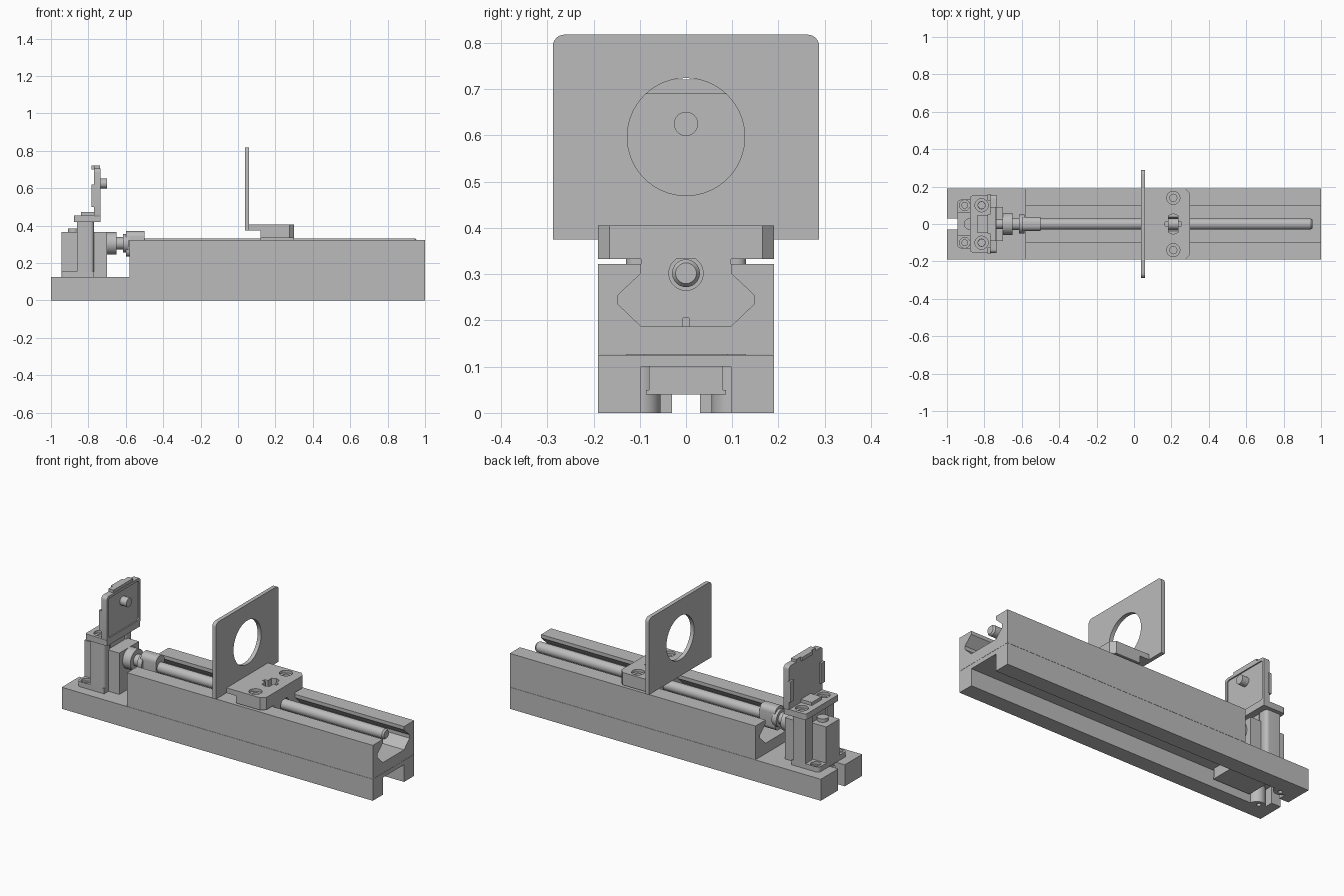
import bpy, bmesh, math
from mathutils import Vector

cube = bpy.data.objects.get("Cube")
if cube:
    bpy.data.objects.remove(cube, do_unlink=True)

grey = bpy.data.materials.new("neutral_grey")
grey.use_nodes = True
colour = (0.5, 0.5, 0.5, 1)
grey.diffuse_color = colour
grey.node_tree.nodes["Principled BSDF"].inputs["Base Color"].default_value = colour


def finish(name, bm):
    bmesh.ops.recalc_face_normals(bm, faces=bm.faces)
    me = bpy.data.meshes.new(name)
    bm.to_mesh(me)
    bm.free()
    me.materials.append(grey)
    ob = bpy.data.objects.new(name, me)
    bpy.context.collection.objects.link(ob)
    return ob


def prism(name, outline, axis, lo, hi):
    """Extrude an outline along an axis; x uses (y, z), y uses (x, z), z uses (x, y)."""
    place = {"x": lambda a, b, c: (c, a, b), "y": lambda a, b, c: (a, c, b),
             "z": lambda a, b, c: (a, b, c)}[axis]
    bm = bmesh.new()
    face = bm.faces.new([bm.verts.new(place(a, b, lo)) for a, b in outline])
    top = bmesh.ops.extrude_face_region(bm, geom=[face])
    verts = [g for g in top["geom"] if isinstance(g, bmesh.types.BMVert)]
    bmesh.ops.translate(bm, verts=verts, vec=Vector(place(0, 0, hi - lo)))
    return finish(name, bm)


def box(name, x, y, z):
    return prism(name, [(x[0], y[0]), (x[1], y[0]), (x[1], y[1]), (x[0], y[1])], "z", *z)


def circle(a, b, r, n=40):
    return [(a + r * math.cos(t * math.tau / n), b + r * math.sin(t * math.tau / n))
            for t in range(n)]


def rounded(a, b, r, corners="1111", n=6):
    """Rectangle outline with chosen rounded corners, from upper right anticlockwise."""
    pts = []
    for i, (u, v) in enumerate([(1, 1), (0, 1), (0, 0), (1, 0)]):
        if corners[i] == "0":
            pts.append((a[u], b[v]))
            continue
        ca, cb = a[u] + (r if u == 0 else -r), b[v] + (r if v == 0 else -r)
        pts += [(ca + r * math.cos((i + k / n) * math.pi / 2),
                 cb + r * math.sin((i + k / n) * math.pi / 2)) for k in range(n + 1)]
    return pts


def mirror_y(outline):
    return outline + [(-a, b) for a, b in reversed(outline)]


def cut(ob, *cutters):
    for c in cutters:
        m = ob.modifiers.new("cut", "BOOLEAN")
        m.operation = "DIFFERENCE"
        m.solver = "EXACT"
        m.object = c
    bpy.context.view_layer.update()
    graph = bpy.context.evaluated_depsgraph_get()
    me = bpy.data.meshes.new_from_object(ob.evaluated_get(graph))
    ob.modifiers.clear()
    ob.data = me
    for c in cutters:
        bpy.data.objects.remove(c, do_unlink=True)
    return ob


def screw_hole(x, y, top, depth, r):
    return [prism("cutter", circle(x, y, r), "z", top - 0.015, top + 0.02),
            prism("cutter", circle(x, y, r * 0.55), "z", top - depth, top + 0.01)]


# Base with an underside channel and a cable slot
base = box("base", (-1, 1), (-0.19, 0.19), (0, 0.125))
cut(base, box("cutter", (-0.94, 1.1), (-0.097, 0.097), (-0.1, 0.1)),
    box("cutter", (-1.1, -0.93), (-0.03, 0.03), (-0.1, 0.2)))
for side, s in (("right", -1), ("left", 1)):
    boss = prism("base_boss_" + side, circle(-0.9, s * 0.1, 0.045), "z", 0, 0.11)
    cut(boss, prism("cutter", circle(-0.9, s * 0.085, 0.012), "z", -0.01, 0.03))
box("channel_unit", (-0.84, -0.6), (-0.08, 0.08), (0.045, 0.105))
box("channel_flange", (-0.84, -0.6), (-0.087, 0.087), (0.04, 0.05))

# Rail with dovetail groove
groove = [(0.097, 0.187), (0.147, 0.235), (0.147, 0.255), (0.097, 0.302), (0.097, 0.322)]
prism("rail", mirror_y([(0.19, 0.126), (0.19, 0.322)] + groove[::-1]), "x", -0.58, 1)

# Lead screw with chamfered tip
prism("lead_screw", circle(0, 0.302, 0.03), "x", -0.52, 0.945)
tip = prism("lead_screw_tip", circle(0, 0.302, 0.03), "x", 0.945, 0.955)
for v in tip.data.vertices:
    if v.co.x > 0.95:
        v.co.y *= 0.75
        v.co.z = 0.302 + (v.co.z - 0.302) * 0.75

# Coupling chain between motor and screw
prism("motor_collar", circle(0, 0.305, 0.06), "x", -0.705, -0.65)
prism("motor_shaft", circle(0, 0.305, 0.033), "x", -0.66, -0.59)
prism("coupler", rounded((-0.038, 0.038), (0.235, 0.37), 0.03), "x", -0.6, -0.5)
prism("coupler_ring", circle(0, 0.305, 0.05), "x", -0.615, -0.585)

# Sliding carriage
foot = prism("carriage_dovetail", mirror_y(groove[:-1] + [(0.097, 0.335)]), "x", 0.12, 0.3)
bore = lambda: prism("cutter", circle(0, 0.302, 0.037), "x", 0, 0.5)
nut = lambda: prism("cutter", [(0.185, -0.045), (0.21, -0.055), (0.235, -0.045),
                               (0.235, 0.045), (0.21, 0.055), (0.185, 0.045)], "z", 0.3, 0.5)
cut(foot, bore(), nut(), box("cutter", (0, 0.5), (-0.006, 0.006), (0.1, 0.205)))
chamfered = [(0.12, -0.19), (0.275, -0.19), (0.3, -0.165),
             (0.3, 0.165), (0.275, 0.19), (0.12, 0.19)]
block = prism("carriage_top", chamfered, "z", 0.333, 0.405)
cut(block, nut(), box("cutter", (0.165, 0.255), (-0.01, 0.01), (0.36, 0.5)),
    *[c for y in (-0.14, 0.14) for c in screw_hole(0.21, y, 0.405, 0.1, 0.035)])
box("carriage_ledge", (0.05, 0.12), (-0.19, 0.19), (0.375, 0.405))

# Target plate with round window
plate = prism("target_plate", rounded((-0.288, 0.288), (0.375, 0.818), 0.025, "1100"),
              "x", 0.037, 0.06)
cut(plate, prism("cutter", circle(0, 0.597, 0.127, 64), "x", 0, 0.1))

# Motor mount
mount_foot = prism("mount_foot", rounded((-0.945, -0.77), (-0.13, 0.13), 0.02, "0110"),
                   "z", 0.125, 0.155)
cut(mount_foot, *[c for y in (-0.1, 0.1) for c in screw_hole(-0.905, y, 0.155, 0.1, 0.028)])
for side, s in (("right", -1), ("left", 1)):
    y = sorted((s * 0.065, s * 0.13))
    column = prism("mount_column_" + side, rounded((-0.86, -0.77), y, 0.02, "1001"),
                   "z", 0.155, 0.42)
    cut(column, prism("cutter", circle(-0.815, s * 0.1, 0.018), "z", 0.35, 0.5))
box("motor_body", (-0.945, -0.77), (-0.062, 0.062), (0.13, 0.365))
box("mount_front", (-0.78, -0.7), (-0.09, 0.09), (0.125, 0.365))
box("mount_bridge", (-0.85, -0.775), (-0.065, 0.065), (0.36, 0.42))
prism("motor_cap", circle(-0.88, 0, 0.03), "z", 0.365, 0.385)

# Sensor bracket shelf and upright board
shelf = prism("bracket_shelf", rounded((-0.877, -0.735), (-0.152, 0.152), 0.015, "0110"),
              "z", 0.42, 0.455)
cut(shelf, *[c for y in (-0.1, 0.1) for c in screw_hole(-0.815, y, 0.455, 0.1, 0.035)])
board = prism("sensor_board", rounded((-0.155, 0.155), (0.44, 0.705), 0.02),
              "x", -0.77, -0.735)
cut(board, prism("cutter", rounded((-0.14, 0.14), (0.46, 0.69), 0.015), "x", -0.742, -0.7))
box("board_top_tab", (-0.77, -0.738), (-0.09, 0.09), (0.7, 0.721))
for side, s in (("right", -1), ("left", 1)):
    box("board_clip_" + side, (-0.782, -0.765), sorted((s * 0.125, s * 0.158)), (0.5, 0.62))
box("board_top_clip", (-0.782, -0.765), (-0.05, 0.05), (0.7, 0.721))
box("pin_header", (-0.84, -0.765), (-0.045, 0.045), (0.455, 0.473))
prism("sensor_post", circle(0, 0.625, 0.026), "x", -0.745, -0.7)

# Smooth the round surfaces and keep edges crisp
bpy.ops.object.select_all(action="DESELECT")
for ob in bpy.context.collection.objects:
    if ob.type == "MESH" and grey.name in ob.data.materials:
        ob.select_set(True)
        bpy.context.view_layer.objects.active = ob
bpy.ops.object.shade_smooth_by_angle(angle=math.radians(30))
